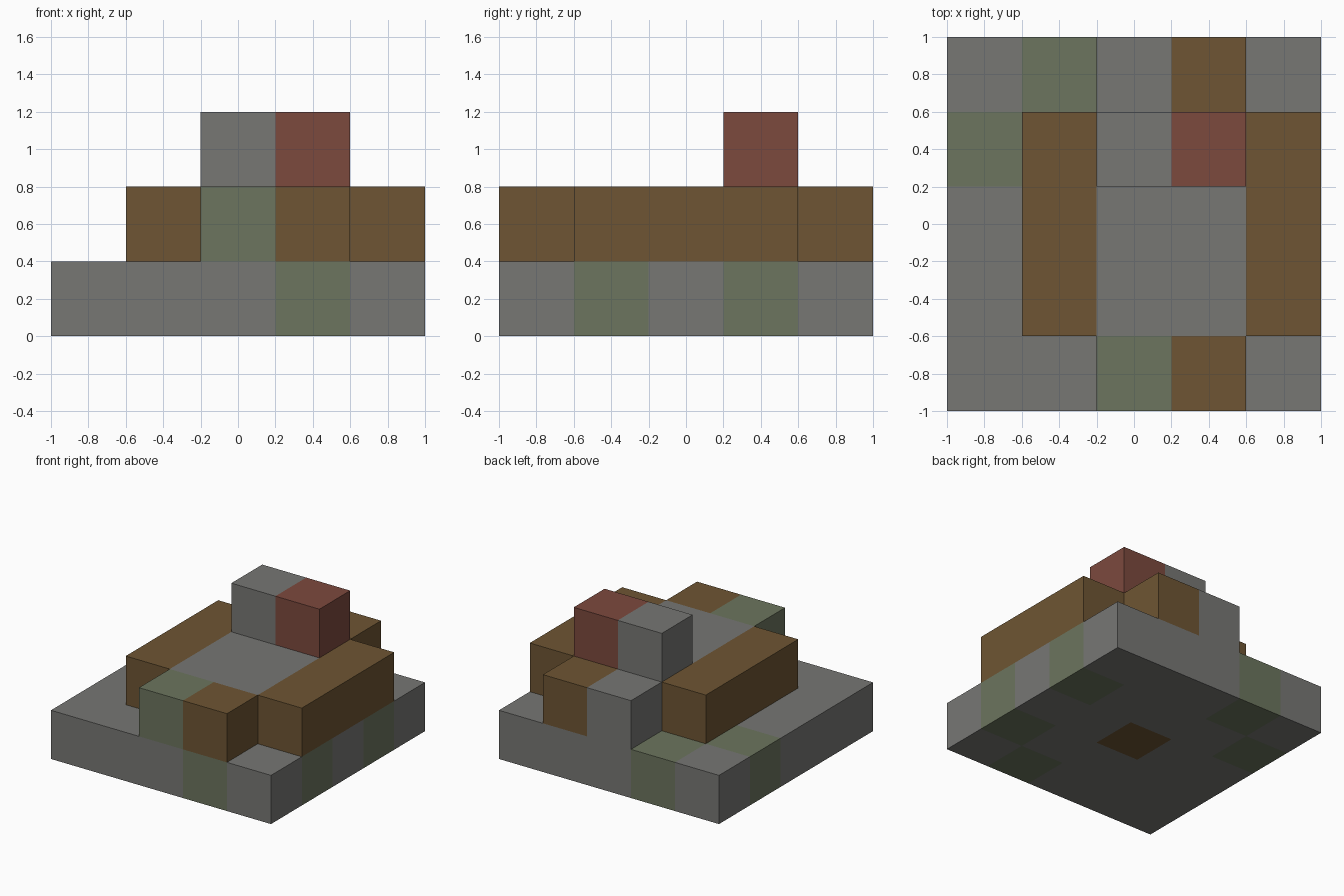
import bpy
import bmesh
from mathutils import Matrix, Vector

if "Cube" in bpy.data.objects:
    bpy.data.objects.remove(bpy.data.objects["Cube"], do_unlink=True)

SIZE = 0.4  # edge length of one block


def make_material(name, rgb):
    mat = bpy.data.materials.new(name)
    mat.use_nodes = True
    mat.diffuse_color = (*rgb, 1)
    mat.node_tree.nodes["Principled BSDF"].inputs["Base Color"].default_value = (*rgb, 1)
    return mat


# Block types, keyed by the letter used in the floor plans
MATERIALS = {
    "S": make_material("grey stone", (0.184, 0.184, 0.175)),
    "M": make_material("mossy green stone", (0.150, 0.178, 0.112)),
    "W": make_material("brown wood", (0.156, 0.091, 0.033)),
    "R": make_material("red brick", (0.202, 0.067, 0.048)),
}
LETTERS = list(MATERIALS)

# Floor plans from the ground up: first row is the back, left column is -x
LAYERS = {
    "foundation": ["SMSSS",
                   "MSSSM",
                   "SSWSS",
                   "SSSSM",
                   "SSSMS"],
    "middle_tier": ["..SW.",
                    ".WSSW",
                    ".WSSW",
                    ".WSSW",
                    "..MW."],
    "top_blocks": [".....",
                   "..SR.",
                   ".....",
                   ".....",
                   "....."],
}

# Map of every filled cell
cells = {}
for level, plan in enumerate(LAYERS.values()):
    for row, line in enumerate(reversed(plan)):
        for col, letter in enumerate(line):
            if letter != ".":
                cells[col, row, level] = letter


def build_layer(name, level):
    """Blocks of one level, without the faces hidden between neighbours."""
    bm = bmesh.new()
    hidden = []
    for cell, letter in cells.items():
        if cell[2] != level:
            continue
        centre = Vector((cell[0] - 2, cell[1] - 2, level + 0.5)) * SIZE
        block = bmesh.ops.create_cube(bm, size=SIZE, matrix=Matrix.Translation(centre))
        for face in {f for v in block["verts"] for f in v.link_faces}:
            face.material_index = LETTERS.index(letter)
            out = face.calc_center_median() - centre
            neighbour = tuple(c + round(d / SIZE * 2) for c, d in zip(cell, out))
            if neighbour in cells:
                hidden.append(face)
    bmesh.ops.delete(bm, geom=hidden, context="FACES")
    bmesh.ops.remove_doubles(bm, verts=bm.verts, dist=0.001)
    mesh = bpy.data.meshes.new(name)
    for mat in MATERIALS.values():
        mesh.materials.append(mat)
    bm.to_mesh(mesh)
    bm.free()
    bpy.context.collection.objects.link(bpy.data.objects.new(name, mesh))


for level, name in enumerate(LAYERS):
    build_layer(name, level)
